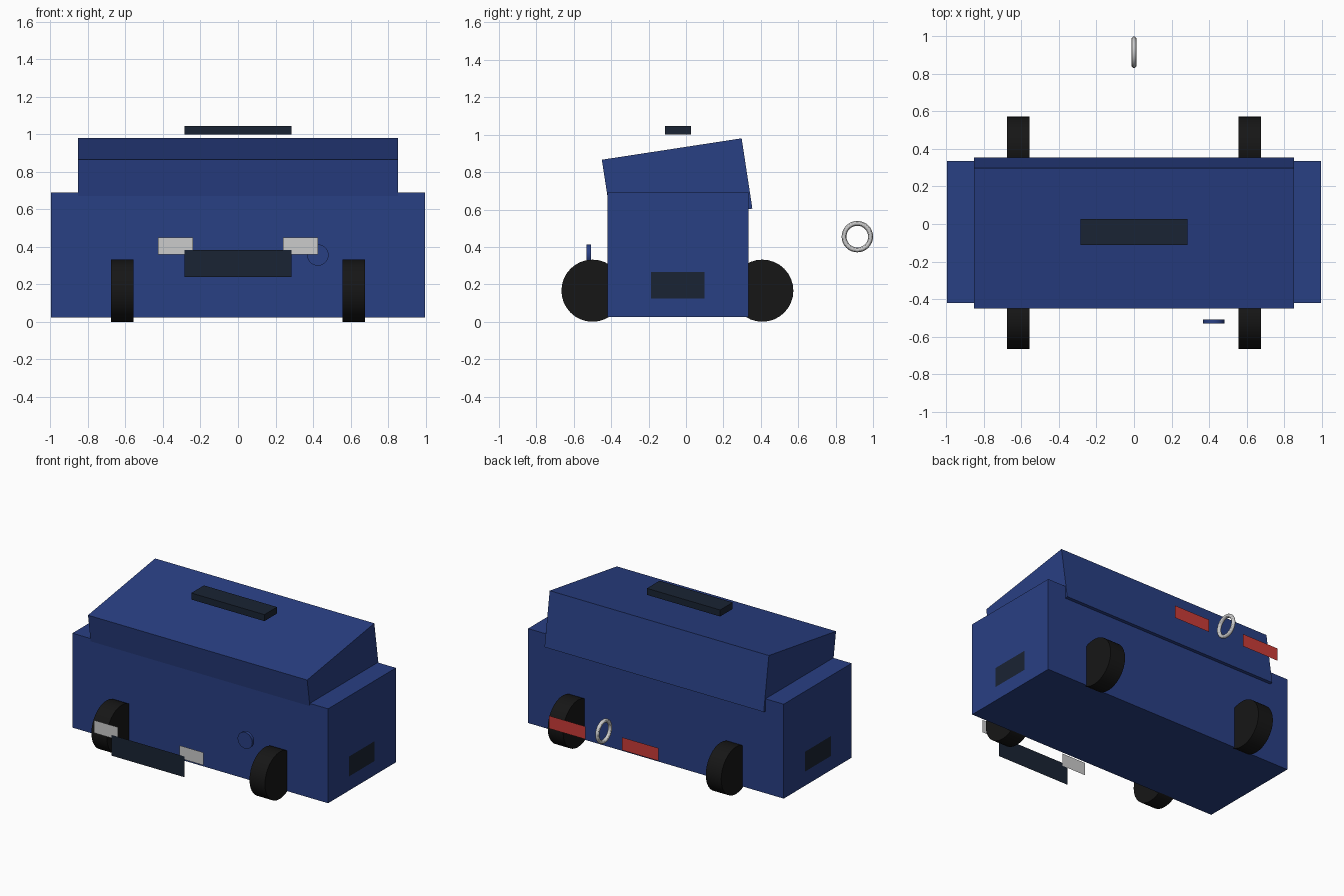
import bpy, bmesh, math
from mathutils import Vector

if "Cube" in bpy.data.objects:
    bpy.data.objects.remove(bpy.data.objects["Cube"])


def material(name, rgb):
    m = bpy.data.materials.new(name)
    m.diffuse_color = (*rgb, 1)
    m.use_nodes = True
    m.node_tree.nodes["Principled BSDF"].inputs["Base Color"].default_value = m.diffuse_color
    return m


BLUE = material("blue_paint", (0.022, 0.05, 0.23))
RUBBER = material("rubber", (0.008, 0.008, 0.008))
DARK = material("dark_trim", (0.01, 0.017, 0.033))
LAMP = material("lamp_glass", (0.75, 0.77, 0.77))
RED = material("red_glass", (0.6, 0.045, 0.04))
METAL = material("metal", (0.7, 0.7, 0.72))


def finish(name, mat):
    ob = bpy.context.object
    ob.name = name
    ob.data.materials.append(mat)
    return ob


def box(name, lo, hi, mat, tilt=0):
    lo, hi = Vector(lo), Vector(hi)
    bpy.ops.mesh.primitive_cube_add(size=1, location=(lo + hi) / 2, rotation=(tilt, 0, 0))
    bpy.context.object.scale = hi - lo
    return finish(name, mat)


def disc(name, loc, radius, depth, rot, mat):
    bpy.ops.mesh.primitive_cylinder_add(vertices=32, radius=radius, depth=depth,
                                        location=loc, rotation=rot)
    ob = finish(name, mat)
    bpy.ops.object.shade_smooth_by_angle()
    return ob


def panel(name, center, u, v, mat):
    """Flat rectangle with half-extent vectors u and v."""
    c, u, v = Vector(center), Vector(u), Vector(v)
    me = bpy.data.meshes.new(name)
    me.from_pydata([c - u - v, c + u - v, c + u + v, c - u + v], [], [(0, 1, 2, 3)])
    me.materials.append(mat)
    ob = bpy.data.objects.new(name, me)
    bpy.context.collection.objects.link(ob)
    return ob


# Main body, tilted cabin and roof bar
box("body", (-0.996, -0.42, 0.025), (0.996, 0.335, 0.69), BLUE)
cy, cz = -0.0475, 0.7355
box("cabin", (-0.854, cy - 0.378, cz - 0.19), (0.854, cy + 0.378, cz + 0.19),
    BLUE, math.radians(8.7))
box("roof_bar", (-0.285, -0.113, 1.0), (0.285, 0.027, 1.046), DARK)

# Front grille panel
panel("front_grille", (0, -1.0, 0.312), (0.285, 0, 0), (0, 0, 0.073), DARK)

for s, side in ((-1, "left"), (1, "right")):
    # Wheels
    for y, end in ((-0.5, "front"), (0.408, "rear")):
        disc(f"{end}_{side}_wheel", (s * 0.616, y, 0.166), 0.166, 0.12,
             (0, math.pi / 2, 0), RUBBER)
    # Lamps
    panel(f"{side}_headlight", (s * 0.333, -0.995, 0.405), (0.093, 0, 0), (0, 0, 0.045), LAMP)
    panel(f"{side}_tail_light", (s * 0.284, 0.915, 0.405), (-0.143, 0, 0), (0, 0, 0.045), RED)
    # Side vents, flush with the body
    panel(f"{side}_vent", (s * 0.9965, -0.045, 0.195), (0, s * 0.143, 0), (0, 0, 0.07), DARK)

# Round filler cap
disc("filler_cap", (0.426, -0.52, 0.357), 0.057, 0.022, (math.pi / 2, 0, 0), BLUE)

# Towing ring behind the body
bpy.ops.mesh.primitive_torus_add(major_radius=0.071, minor_radius=0.013, major_segments=32,
                                 minor_segments=12, location=(0, 0.916, 0.455),
                                 rotation=(0, math.pi / 2, 0))
finish("tow_ring", METAL)
bpy.ops.object.shade_smooth_by_angle()
